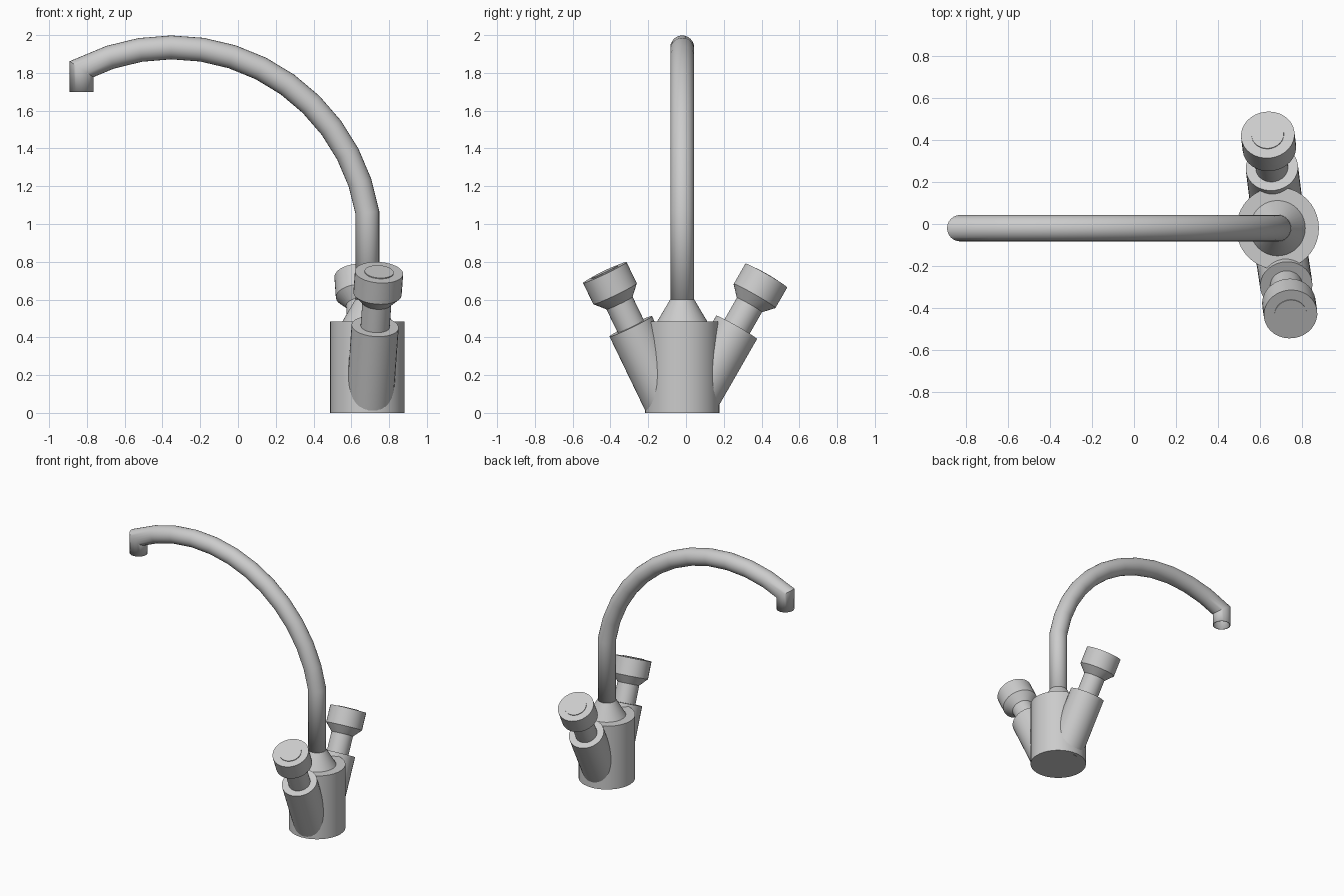
import bpy, bmesh, math
from mathutils import Vector, Matrix

cube = bpy.data.objects.get("Cube")
if cube:
    bpy.data.objects.remove(cube, do_unlink=True)

metal = bpy.data.materials.new("brushed_grey")
metal.use_nodes = True
GREY = (0.6, 0.6, 0.6, 1)
metal.diffuse_color = GREY
metal.node_tree.nodes["Principled BSDF"].inputs["Base Color"].default_value = GREY


def finish(name, bm):
    """Turn a bmesh into a smooth-shaded object with sharp rims."""
    bmesh.ops.recalc_face_normals(bm, faces=bm.faces)
    mesh = bpy.data.meshes.new(name)
    bm.to_mesh(mesh)
    bm.free()
    mesh.materials.append(metal)
    mesh.shade_smooth()
    mesh.set_sharp_from_angle(angle=math.radians(30))
    obj = bpy.data.objects.new(name, mesh)
    bpy.context.scene.collection.objects.link(obj)
    return obj


def bridge(bm, rings):
    for a, b in zip(rings, rings[1:]):
        n = len(a)
        for i in range(n):
            j = (i + 1) % n
            bm.faces.new((a[i], a[j], b[j], b[i]))


def lathe(name, profile, matrix, sides=32):
    """Closed solid of revolution from (radius, height) pairs."""
    bm = bmesh.new()
    rings = []
    for r, h in profile:
        rings.append([bm.verts.new((r * math.cos(2 * math.pi * i / sides),
                                    r * math.sin(2 * math.pi * i / sides), h))
                      for i in range(sides)])
    bridge(bm, rings)
    bm.faces.new(rings[0])
    bm.faces.new(rings[-1])
    bm.transform(matrix)
    return finish(name, bm)


def sweep(name, path, radius, y, sides=24):
    """Open tube along a path of (x, z) points, mitred at every bend."""
    bm = bmesh.new()
    pts = [Vector(p) for p in path]
    rings = []
    for k, p in enumerate(pts):
        before = (p - pts[k - 1]).normalized() if k else None
        after = (pts[k + 1] - p).normalized() if k + 1 < len(pts) else None
        before, after = before or after, after or before
        tangent = (before + after).normalized()
        side = Vector((-tangent.y, tangent.x)) / tangent.dot(before)
        ring = []
        for i in range(sides):
            a = 2 * math.pi * i / sides
            q = p + side * radius * math.cos(a)
            ring.append(bm.verts.new((q.x, y + radius * math.sin(a), q.y)))
        rings.append(ring)
    bridge(bm, rings)
    return finish(name, bm)


CX, CY = 0.685, -0.02

# Main body with the conical collar under the spout
lathe("body", [(0.197, 0), (0.197, 0.485), (0.132, 0.485), (0.064, 0.6)],
      Matrix.Translation((CX, CY, 0)), 40)

# Swan-neck spout: riser, arc, short downward nozzle
arc = [(-0.35 + 1.05 * math.cos(math.radians(9.6 + 8.96 * i)),
        0.885 + 1.05 * math.sin(math.radians(9.6 + 8.96 * i))) for i in range(13)]
spout = sweep("spout", [(CX, 0.55)] + arc + [(arc[-1][0], 1.7)], 0.063, CY)
wall = spout.modifiers.new("wall", 'SOLIDIFY')
wall.thickness = 0.006
wall.offset = -1


# Angled valve arms and their round handles
def valve(prefix, base, lean, heading, top):
    h = Vector(heading).normalized() * math.sin(math.radians(lean))
    axis = Vector((h.x, h.y, math.cos(math.radians(lean))))
    m = Matrix.Translation(base) @ axis.to_track_quat('Z', 'Y').to_matrix().to_4x4()
    lathe(prefix + "_valve_arm", [(0.125, 0.07), (0.125, top)], m)
    lathe(prefix + "_handle",
          [(0.077, top - 0.02), (0.077, top + 0.137), (0.128, top + 0.192),
           (0.128, top + 0.317), (0.077, top + 0.317), (0.077, top + 0.322)], m)


valve("front", (0.693, -0.0715, 0), 26, (0.15, -1), 0.51)
valve("back", (0.69, 0.0085, 0), 30, (-0.125, 1), 0.5225)
